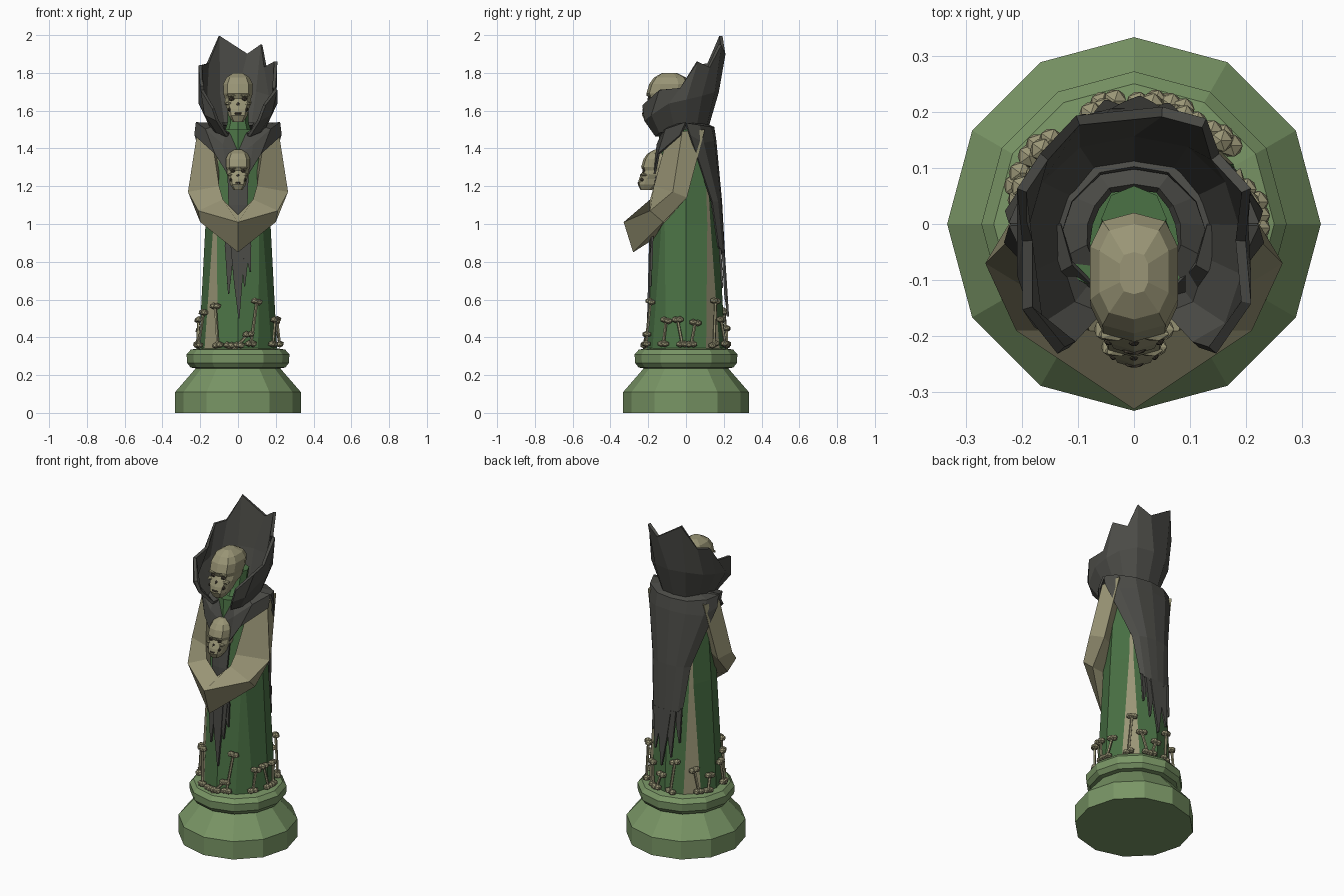
import bpy, bmesh, math, random
from mathutils import Vector

if "Cube" in bpy.data.objects:
    bpy.data.objects.remove(bpy.data.objects["Cube"])
random.seed(4)

def material(name, r, g, b):
    m = bpy.data.materials.new(name)
    m.diffuse_color = (r, g, b, 1)
    m.use_nodes = True
    m.node_tree.nodes["Principled BSDF"].inputs["Base Color"].default_value = m.diffuse_color
    return m

STONE = material("pale_green", .19, .30, .13)
GREEN = material("robe_green", .07, .17, .06)
TAN = material("bone_tan", .32, .30, .18)
DARK = material("dark_cloth", .07, .07, .062)
PIT = material("socket_brown", .06, .05, .035)

def finish(name, bm, mats):
    bmesh.ops.recalc_face_normals(bm, faces=bm.faces[:])
    me = bpy.data.meshes.new(name)
    bm.to_mesh(me)
    bm.free()
    for m in mats:
        me.materials.append(m)
    ob = bpy.data.objects.new(name, me)
    bpy.context.collection.objects.link(ob)
    return ob

def loft(name, rings, mats, closed=True, stripe=None):
    """Skin a list of point rows; closed rows are capped at both ends."""
    bm = bmesh.new()
    rows = [[bm.verts.new(p) for p in r] for r in rings]
    n = len(rows[0])
    for a, b in zip(rows, rows[1:]):
        for i in range(n if closed else n - 1):
            j = (i + 1) % n
            f = bm.faces.new((a[i], a[j], b[j], b[i]))
            if stripe and stripe(i):
                f.material_index = 1
    if closed:
        bm.faces.new(rows[0])
        bm.faces.new(rows[-1])
    return finish(name, bm, mats)

def cloth(name, rows, thick=.012):
    ob = loft(name, rows, [DARK], closed=False)
    s = ob.modifiers.new("thickness", 'SOLIDIFY')
    s.thickness, s.offset = thick, 0
    return ob

def both_sides(half):
    """Mirror a row that starts on the centre line."""
    return [(-x, y, z) for x, y, z in half[:0:-1]] + half

def circle(r, z, n=12, y=0):
    return [(r * math.cos(2 * math.pi * i / n), y + r * math.sin(2 * math.pi * i / n), z) for i in range(n)]

# plinth and bead ring
loft("plinth", [circle(.333, 0), circle(.333, .11), circle(.22, .24), circle(.2, .3)], [STONE])
loft("bead_ring", [circle(r, z) for r, z in
     ((.22, .235), (.25, .24), (.27, .265), (.272, .31), (.25, .335), (.19, .345))], [STONE])

# tapering robe with tan gores on three of its diagonals
def robe_ring(r, z, spread):
    angles = []
    for q in range(4):
        angles += [q * 90, q * 90 + 45 - spread, q * 90 + 45 + spread]
    return [(r * math.cos(math.radians(a)), r * math.sin(math.radians(a)), z) for a in angles]

loft("robe", [robe_ring(.207, .335, 14), robe_ring(.172, 1.0, 4), robe_ring(.14, 1.5, 1)],
     [GREEN, TAN], stripe=lambda i: i in (1, 4, 7))
loft("neck", [circle(.08, 1.46, 8, -.03), circle(.055, 1.54, 8, -.01), circle(.058, 1.64, 8, .01)], [GREEN])

# sleeves meeting at the front
for side, label in ((1, "right"), (-1, "left")):
    rings = [
        [(.215, -.02, 1.49), (.19, .1, 1.5), (.1, .03, 1.49), (.14, -.1, 1.46)],
        [(.265, -.07, 1.17), (.22, .005, 1.14), (.12, -.05, 1.15), (.1, -.17, 1.2)],
        [(.21, -.19, 1.07), (.2, -.12, 1.01), (.1, -.12, 1.0), (.08, -.19, 1.13)],
        [(0, -.33, 1.01), (0, -.28, .85), (0, -.17, .92), (0, -.2, 1.05)]]
    loft(label + "_sleeve", [[(side * x, y, z) for x, y, z in r] for r in rings], [TAN])

# back cape with tattered hem
cloth("back_cape", [both_sides(r) for r in (
    [(0, .1, 1.53), (.06, .09, 1.53), (.11, .04, 1.53), (.13, -.02, 1.52)],
    [(0, .145, 1.51), (.1, .13, 1.51), (.19, .07, 1.52), (.22, 0, 1.53)],
    [(0, .155, 1.44), (.1, .145, 1.44), (.18, .09, 1.43), (.225, .02, 1.47)],
    [(0, .185, 1.12), (.06, .18, 1.12), (.1, .165, 1.12), (.125, .135, 1.12)],
    [(0, .2, .85), (.04, .2, .83), (.08, .19, .85), (.1, .17, .88)])])

def tatters(name, strips):
    """Pointed strips: left x, right x, top z, tip x, tip z, top y, tip y."""
    for k, (a, b, zt, xt, z, yt, y) in enumerate(strips):
        cloth(f"{name}_{k + 1}", [[(a, yt, zt), (b, yt, zt)],
              [(a * .6 + xt * .4, (yt + y) / 2, (zt + z) / 2), (b * .6 + xt * .4, (yt + y) / 2, (zt + z) / 2)],
              [(xt - .003, y, z), (xt + .003, y, z)]])

tatters("cape_tatter", [(-.1, -.05, .87, -.09, .66, .18, .19), (-.07, 0, .85, -.05, .57, .195, .215),
                        (-.04, .05, .85, .01, .51, .2, .222), (.02, .08, .85, .06, .6, .195, .21),
                        (.05, .1, .87, .09, .7, .18, .19)])

# chest mantle and hanging front cloth
cloth("chest_mantle", [both_sides(r) for r in (
    [(0, -.12, 1.44), (.06, -.12, 1.49), (.11, -.07, 1.52), (.13, 0, 1.53)],
    [(0, -.15, 1.36), (.08, -.15, 1.42), (.17, -.105, 1.5), (.22, 0, 1.535)],
    [(0, -.165, 1.2), (.06, -.165, 1.27), (.12, -.145, 1.37), (.227, -.03, 1.47)])])
cloth("front_cloth", [both_sides(r) for r in (
    [(0, -.16, 1.26), (.055, -.155, 1.26)], [(0, -.18, 1.1), (.05, -.175, 1.1)],
    [(0, -.19, .88), (.07, -.18, .88)])])
tatters("front_tatter", [(-.07, -.02, .89, -.05, .63, -.18, -.19), (-.04, .035, .89, .005, .5, -.19, -.2),
                         (.01, .06, .89, .035, .67, -.185, -.19), (.03, .07, .89, .065, .75, -.18, -.185)])

# tall jagged collar, open at the front, dropping to the neck inside
low = both_sides([(0, .11, 1.5), (.07, .1, 1.5), (.11, .05, 1.5), (.13, 0, 1.5),
                  (.135, -.06, 1.5), (.11, -.14, 1.49), (.06, -.16, 1.47)])
inner = [(x * .6, y * .6, 1.53 if y > -.1 else 1.48) for x, y, z in low]
mid = both_sides([(0, .165, 1.7), (.1, .145, 1.7), (.17, .08, 1.68), (.195, 0, 1.66),
                  (.2, -.09, 1.64), (.17, -.18, 1.58), (.11, -.215, 1.55)])
top = [(-.13, -.225, 1.61), (-.19, -.15, 1.71), (-.19, -.03, 1.73), (-.2, .06, 1.84), (-.16, .12, 1.85),
       (-.1, .185, 1.995), (.05, .2, 1.9), (.125, .18, 1.95), (.145, .12, 1.83), (.2, .06, 1.86),
       (.19, -.03, 1.72), (.2, -.14, 1.71), (.14, -.225, 1.63)]
cloth("collar", [inner, low, mid, top], .018)

# skulls: stacked boxy ovals with sockets, brows, cheekbones and mouth
def blob(name, c, size, mat):
    bm = bmesh.new()
    bmesh.ops.create_icosphere(bm, subdivisions=1, radius=1)
    for v in bm.verts:
        v.co = Vector(c) + Vector([v.co[i] * size[i] for i in range(3)])
    return finish(name, bm, [mat])

def skull(name, base, s):
    put = lambda x, y, z: (x * s, base[0] + y * s, base[1] + z * s)
    rings = []
    for z, w, f, b in ((0, .03, -.215, -.14), (.035, .052, -.232, -.09), (.07, .06, -.225, -.05),
                       (.1, .073, -.212, -.01), (.125, .072, -.198, .0), (.15, .08, -.21, .015),
                       (.2, .081, -.195, .02), (.235, .064, -.17, .0), (.26, .026, -.125, -.05)):
        ring = []
        for i in range(10):
            t = (i + .5) * math.pi / 5
            sq = lambda v: math.copysign(abs(v) ** .7, v) if abs(v) > 1e-6 else 0
            ring.append(put(w * sq(math.cos(t)), (f + b) / 2 + (b - f) / 2 * sq(math.sin(t)), z))
        rings.append(ring)
    loft(name, rings, [TAN])
    size = lambda *v: [k * s for k in v]
    for x in (-1, 1):
        blob(name + "_socket", put(x * .034, -.191, .122), size(.018, .014, .013), PIT)
        blob(name + "_brow", put(x * .036, -.196, .142), size(.03, .014, .009), TAN)
        blob(name + "_cheek_hollow", put(x * .045, -.205, .066), size(.01, .013, .012), PIT)
        blob(name + "_cheekbone", put(x * .05, -.188, .098), size(.024, .022, .01), TAN)
    blob(name + "_nose", put(0, -.21, .092), size(.011, .009, .014), PIT)
    blob(name + "_mouth", put(0, -.224, .045), size(.024, .01, .008), PIT)

skull("head", (0, 1.54), 1)
skull("chest_skull", (-.065, 1.18), .82)

# small bones sprouting round the foot of the robe
def stick(name, a, b, r):
    a, b = Vector(a), Vector(b)
    q = (b - a).to_track_quat('Z', 'Y')
    loft(name, [[p + q @ Vector(v) for v in circle(r, 0, 5)] for p in (a, b)], [TAN])

# angle round the robe, height of the tip, lean in degrees
bones = ((-125, .58, -6), (-62, .6, 10), (-75, .43, 14), (-28, .5, 5), (-12, .5, -7), (14, .49, 7), (47, .6, 5),
         (62, .5, -8), (85, .46, 8), (108, .55, 6), (138, .5, -6), (165, .45, 6), (190, .5, -5), (208, .54, 8),
         (-98, .36, 4))
for ang, h, lean in bones:
    ends = []
    for a, r, z in ((ang - lean, .222, .362), (ang, .205 + .02 * random.random(), h - .01)):
        t = math.radians(a)
        out, tan = Vector((math.cos(t), math.sin(t), 0)), Vector((-math.sin(t), math.cos(t), 0))
        p = out * r + Vector((0, 0, z))
        ends.append(p)
        for d in (-.012, .012):
            blob("bone_knob", p + tan * d + Vector((0, 0, random.uniform(-.006, .006))), (.023, .023, .018), TAN)
    stick("bone_shaft", ends[0], ends[1], .008)
